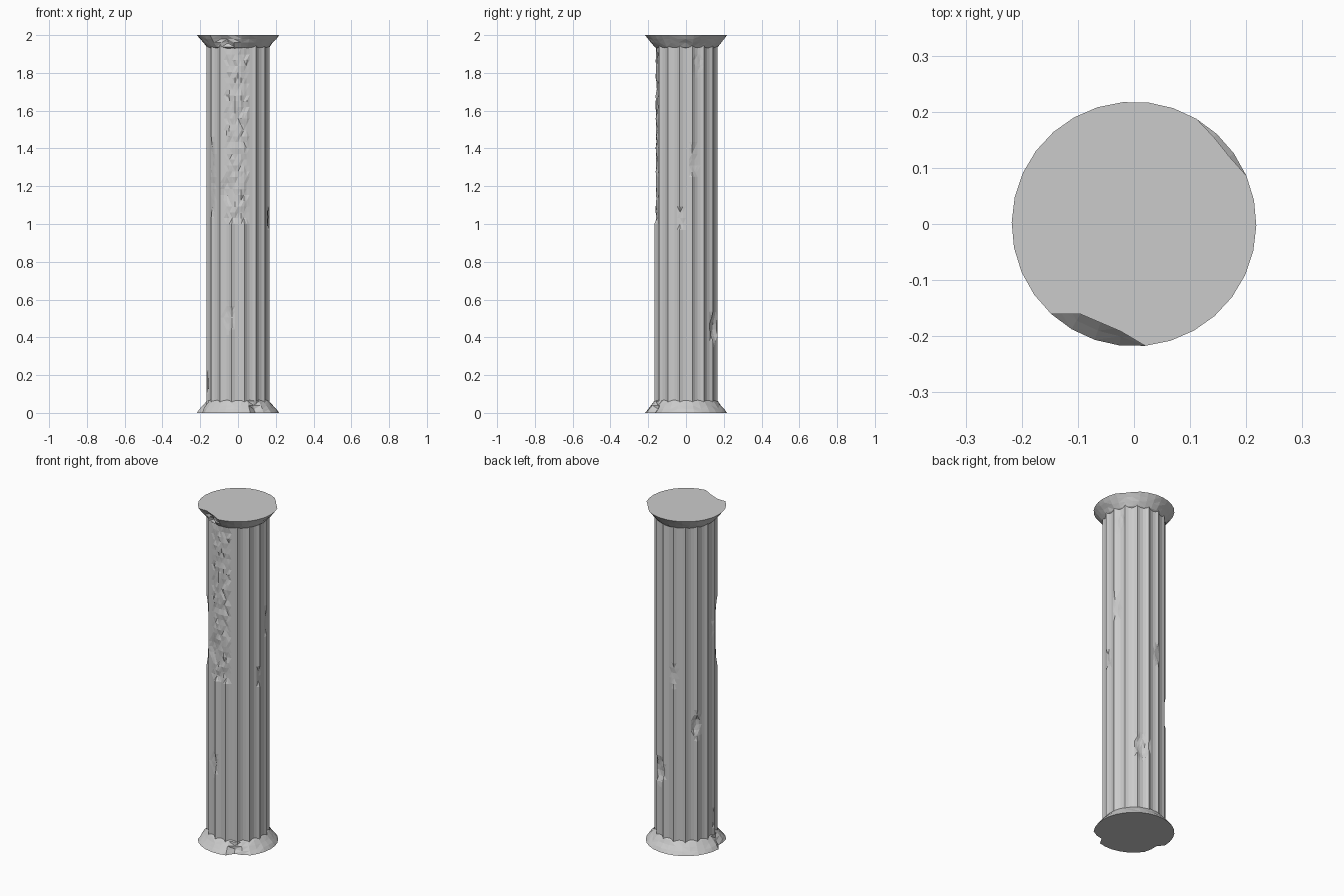
import bpy, bmesh, math, random

if "Cube" in bpy.data.objects:
    bpy.data.objects.remove(bpy.data.objects["Cube"])
random.seed(7)

FLUTES = 16
SUB = 4                                   # facets per flute
FLUTE_DEPTH = [0.0, 0.009, 0.012, 0.009]  # ridge, then hollow

# chips: angle in degrees, z, half-angle, half-height, depth
SHAFT_CHIPS = [
    (253, 1.18, 16, 0.09, 0.020), (250, 0.50, 11, 0.09, 0.012),
    (66, 0.45, 14, 0.09, 0.024), (145, 0.75, 10, 0.07, 0.018),
    (17, 1.33, 9, 0.10, 0.012), (-7, 1.03, 14, 0.06, 0.010),
    (22, 1.85, 10, 0.08, 0.012), (180, 1.32, 9, 0.12, 0.010),
    (0, 0.72, 8, 0.06, 0.008), (100, 1.05, 10, 0.06, 0.010),
    (190, 0.16, 9, 0.05, 0.010), (215, 1.25, 10, 0.20, 0.010),
]
TOP_CHIPS = [(249, 2.0, 19, 0.06, 0.036), (39, 2.0, 12, 0.05, 0.012)]
BASE_CHIPS = [(302, 0.0, 11, 0.05, 0.034), (194, 0.0, 11, 0.05, 0.026)]


def chip_depth(angle, z, chips):
    total = 0.0
    for a, cz, ha, hz, d in chips:
        da = (angle - a + 180) % 360 - 180
        q = (da / ha) ** 2 + ((z - cz) / hz) ** 2
        if q < 1:
            total = max(total, d * min(1, 1.6 * (1 - q)) * random.uniform(0.75, 1.1))
    return total


def make_tube(name, rings, segments, radius):
    bm = bmesh.new()
    rows = []
    for z in rings:
        row = []
        for i in range(segments):
            deg = 360 * i / segments + 11.25
            r = radius(i, deg, z)
            a = math.radians(deg)
            row.append(bm.verts.new((r * math.cos(a), r * math.sin(a), z)))
        rows.append(row)
    for lo, hi in zip(rows, rows[1:]):
        for i in range(segments):
            j = (i + 1) % segments
            bm.faces.new((lo[i], lo[j], hi[j], hi[i]))
    bm.faces.new(rows[0][::-1])
    bm.faces.new(rows[-1])
    # split bent quads into flat facets
    bmesh.ops.triangulate(bm, faces=[f for f in bm.faces if len(f.verts) == 4])
    mesh = bpy.data.meshes.new(name)
    bm.to_mesh(mesh)
    bm.free()
    obj = bpy.data.objects.new(name, mesh)
    bpy.context.collection.objects.link(obj)
    return obj


# fluted shaft with worn upper front and scattered chips
def shaft_radius(i, deg, z):
    r = 0.171 - FLUTE_DEPTH[i % SUB]
    if 246 < deg % 360 < 288 and 1.0 < z < 1.93:
        r = min(r, 0.158 + random.uniform(-0.004, 0.004))
    d = chip_depth(deg, z, SHAFT_CHIPS)
    return min(r, 0.169 - d) if d else r


STEPS = 62
shaft_rings = [0.04 + 1.92 * k / STEPS for k in range(STEPS + 1)]
make_tube("fluted_shaft", shaft_rings, FLUTES * SUB, shaft_radius)


# flared base and capital share one mirrored profile
FLARE = [(0.0, 0.218), (0.02, 0.203), (0.04, 0.186), (0.062, 0.168), (0.074, 0.150)]


def make_flare(name, top, chips):
    prof = [(2 - h, r) for h, r in reversed(FLARE)] if top else FLARE
    table = dict(prof)
    end = 2 if top else 0

    def radius(i, deg, z):
        wobble = 0 if z == end else random.uniform(-0.003, 0.002)
        return max(0.15, table[z] + wobble - chip_depth(deg, z, chips))
    return make_tube(name, [h for h, _ in prof], 30, radius)


make_flare("column_base", False, BASE_CHIPS)
make_flare("column_capital", True, TOP_CHIPS)
